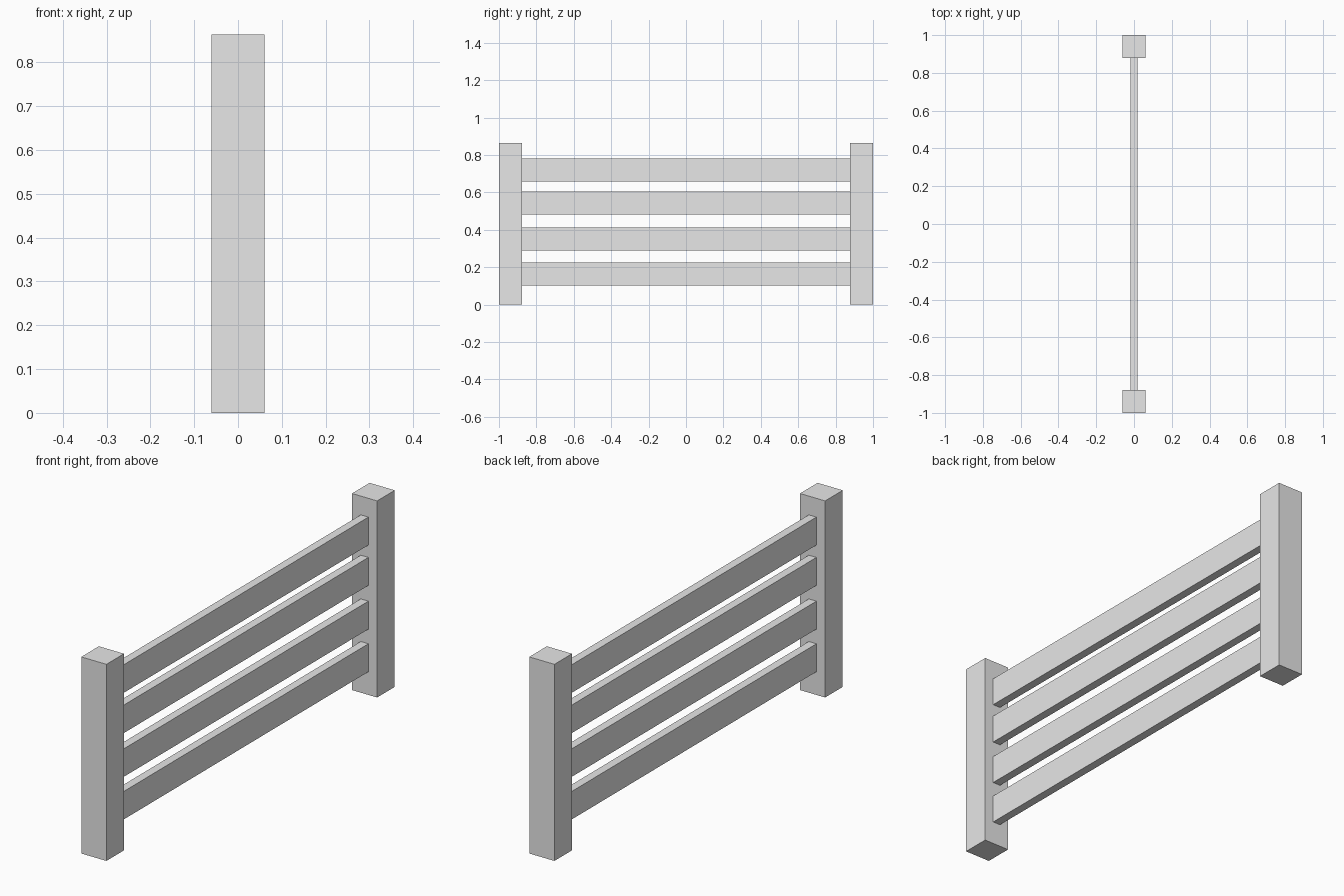
import bpy

cube = bpy.data.objects.get("Cube")
if cube:
    bpy.data.objects.remove(cube, do_unlink=True)

# Single plain grey
grey = bpy.data.materials.new("light_grey")
grey.use_nodes = True
colour = (0.8, 0.8, 0.8, 1)
grey.diffuse_color = colour
grey.node_tree.nodes["Principled BSDF"].inputs["Base Color"].default_value = colour

POST = 0.122
HEIGHT = 0.863
RAIL_THICK = 0.037
RAIL_HEIGHT = 0.123


def box(name, size, centre):
    bpy.ops.mesh.primitive_cube_add(size=1, location=centre)
    obj = bpy.context.object
    obj.name = name
    obj.scale = size
    bpy.ops.object.transform_apply(location=False, rotation=False, scale=True)
    obj.data.materials.append(grey)
    return obj


# Square end posts
for name, side in (("front_post", -1), ("back_post", 1)):
    box(name, (POST, POST, HEIGHT), (0, side * (1 - POST / 2), HEIGHT / 2))

# Horizontal rails spanning between the posts
for i, z in enumerate((0.163, 0.35, 0.542, 0.719)):
    box(f"rail_{i + 1}", (RAIL_THICK, 2 - 2 * POST, RAIL_HEIGHT), (0, 0, z))
